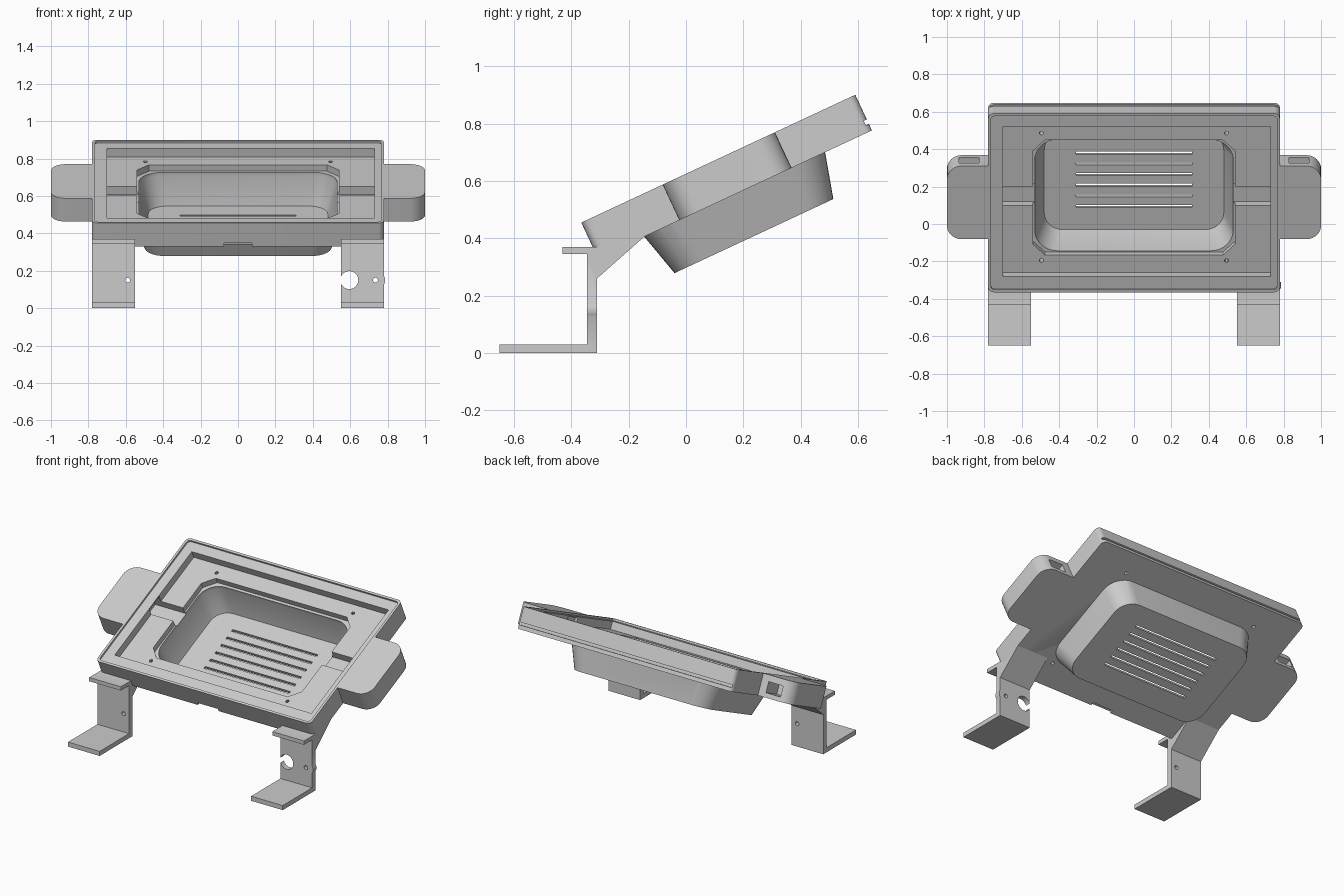
import bpy, bmesh, math
from mathutils import Matrix

if "Cube" in bpy.data.objects:
    bpy.data.objects.remove(bpy.data.objects["Cube"])

# Frames: TILT is the sloping case (x, along slope, normal); SIDE maps (y, z, x); FRONT maps (x, z, y)
TILT = Matrix.Translation((0, -0.365, 0.455)) @ Matrix.Rotation(math.radians(25), 4, 'X')
SIDE = Matrix(((0, 0, 1, 0), (1, 0, 0, 0), (0, 1, 0, 0), (0, 0, 0, 1)))
FRONT = Matrix(((1, 0, 0, 0), (0, 0, 1, 0), (0, 1, 0, 0), (0, 0, 0, 1)))


def loft(name, sections, frame=TILT):
    """Solid through stacked outlines: [(outline, height), ...]."""
    bm = bmesh.new()
    rings = [[bm.verts.new((a, b, w)) for a, b in pts] for pts, w in sections]
    n = len(rings[0])
    for lo, hi in zip(rings, rings[1:]):
        for i in range(n):
            j = (i + 1) % n
            bm.faces.new((lo[i], lo[j], hi[j], hi[i]))
    bm.faces.new(rings[0][::-1])
    bm.faces.new(rings[-1])
    bm.transform(frame)
    bmesh.ops.recalc_face_normals(bm, faces=bm.faces)
    me = bpy.data.meshes.new(name)
    bm.to_mesh(me)
    bm.free()
    ob = bpy.data.objects.new(name, me)
    bpy.context.collection.objects.link(ob)
    return ob


def rect(x0, x1, y0, y1, r=0.0, seg=8):
    if r == 0:
        return [(x0, y0), (x1, y0), (x1, y1), (x0, y1)]
    pts = []
    centres = [(x1 - r, y1 - r), (x0 + r, y1 - r), (x0 + r, y0 + r), (x1 - r, y0 + r)]
    for k, (cx, cy) in enumerate(centres):
        for i in range(seg + 1):
            t = math.pi / 2 * (k + i / seg)
            pts.append((cx + r * math.cos(t), cy + r * math.sin(t)))
    return pts


def circle(cx, cy, r, n=24):
    return [(cx + r * math.cos(2 * math.pi * i / n), cy + r * math.sin(2 * math.pi * i / n)) for i in range(n)]


def prism(name, pts, w0, w1, frame=TILT):
    return loft(name, [(pts, w0), (pts, w1)], frame)


def boolean(ob, tool, op='DIFFERENCE'):
    tool.hide_render = True
    mod = ob.modifiers.new("bool", 'BOOLEAN')
    mod.operation, mod.object, mod.solver = op, tool, 'EXACT'
    bpy.context.view_layer.objects.active = ob
    bpy.ops.object.modifier_apply(modifier=mod.name)
    bpy.data.objects.remove(tool)


def cut(ob, pts, w0, w1, frame=TILT):
    boolean(ob, prism("cutter", pts, w0, w1, frame))


def finish(ob):
    bpy.ops.object.select_all(action='DESELECT')
    ob.select_set(True)
    bpy.context.view_layer.objects.active = ob
    bpy.ops.object.shade_smooth_by_angle(angle=math.radians(30))


# Display frame joined to the tapered rear housing
case = prism("display_case", rect(-0.78, 0.78, 0, 1.054, 0.03, 5), -0.137, 0)
boolean(case, loft("housing", [(rect(-0.5, 0.5, 0.22, 0.831, 0.11), -0.297),
                               (rect(-0.55, 0.55, 0.178, 0.874, 0.13), -0.137),
                               (rect(-0.55, 0.55, 0.178, 0.874, 0.13), -0.11)]), 'UNION')

# Rim recess, screen pocket and side cable channels
cut(case, rect(-0.765, 0.765, 0.015, 1.039, 0.02, 5), -0.012, 0.05)
cut(case, rect(-0.70, 0.73, 0.088, 0.971), -0.062, 0.05)
cut(case, rect(-0.755, -0.50, 0.484, 0.595), -0.11, -0.02)
cut(case, rect(0.50, 0.745, 0.484, 0.595), -0.11, -0.02)

# Housing cavity with a chamfered mouth
boolean(case, loft("cavity", [(rect(-0.48, 0.48, 0.24, 0.811, 0.10), -0.278),
                              (rect(-0.53, 0.53, 0.198, 0.854, 0.12), -0.12),
                              (rect(-0.53, 0.53, 0.198, 0.854, 0.12), -0.03)]))
cut(case, rect(-0.54, 0.54, 0.19, 0.87, 0.065, 1), -0.10, -0.02)

# Ventilation slots
for i in range(6):
    u = 0.377 + 0.063 * i
    cut(case, rect(-0.31, 0.31, u - 0.008, u + 0.008), -0.35, -0.25)

# Screw holes
for x in (-0.495, 0.495):
    for u in (0.158, 0.91):
        cut(case, circle(x, u, 0.011, 12), -0.2, 0.05)

# Groove along the back edge and notch under the front edge
cut(case, rect(-0.9, 0.9, 1.042, 1.1), -0.112, -0.095)
cut(case, rect(-0.075, 0.075, -0.05, 0.02), -0.2, -0.118)
finish(case)

# Side wings with a rectangular port in the back face
for s, side in ((-1, "left"), (1, "right")):
    x0, x1 = sorted((s * 0.77, s * 1.0))
    mid = rect(x0, x1, 0.313, 0.745, 0.08, 10)
    # keep the inner edge square where it meets the case
    mid = [(s * 0.77, 0.313 if b < 0.53 else 0.745) if abs(a) < 0.86 else (a, b) for a, b in mid]
    pts = [p for i, p in enumerate(mid) if p != mid[i - 1]]
    wing = prism(side + "_wing", pts, -0.137, 0)
    h0, h1 = sorted((s * 0.83, s * 0.935))
    cut(wing, rect(h0, h1, 0.62, 0.8), -0.108, -0.04)
    finish(wing)

# Bracket legs: foot, upright, front shelf and gusset in one profile
profile = [(-0.65, 0), (-0.31, 0), (-0.31, 0.26), (-0.145, 0.406), (-0.16, 0.415),
           (-0.31, 0.37), (-0.43, 0.37), (-0.43, 0.345), (-0.345, 0.345),
           (-0.345, 0.03), (-0.65, 0.03)]
for s, side in ((-1, "left"), (1, "right")):
    x0, x1 = sorted((s * 0.55, s * 0.78))
    leg = prism(side + "_leg", profile, x0, x1, SIDE)
    if s > 0:
        # Rounded bump on the outer edge, large cable hole and small screw hole
        boolean(leg, prism("bump", circle(0.745, 0.15, 0.042, 32), -0.345, -0.31, FRONT), 'UNION')
        cut(leg, circle(0.595, 0.15, 0.048, 32), -0.5, -0.2, FRONT)
        cut(leg, circle(0.735, 0.15, 0.013, 16), -0.5, -0.2, FRONT)
    else:
        cut(leg, circle(-0.59, 0.15, 0.013, 16), -0.5, -0.2, FRONT)
    finish(leg)
